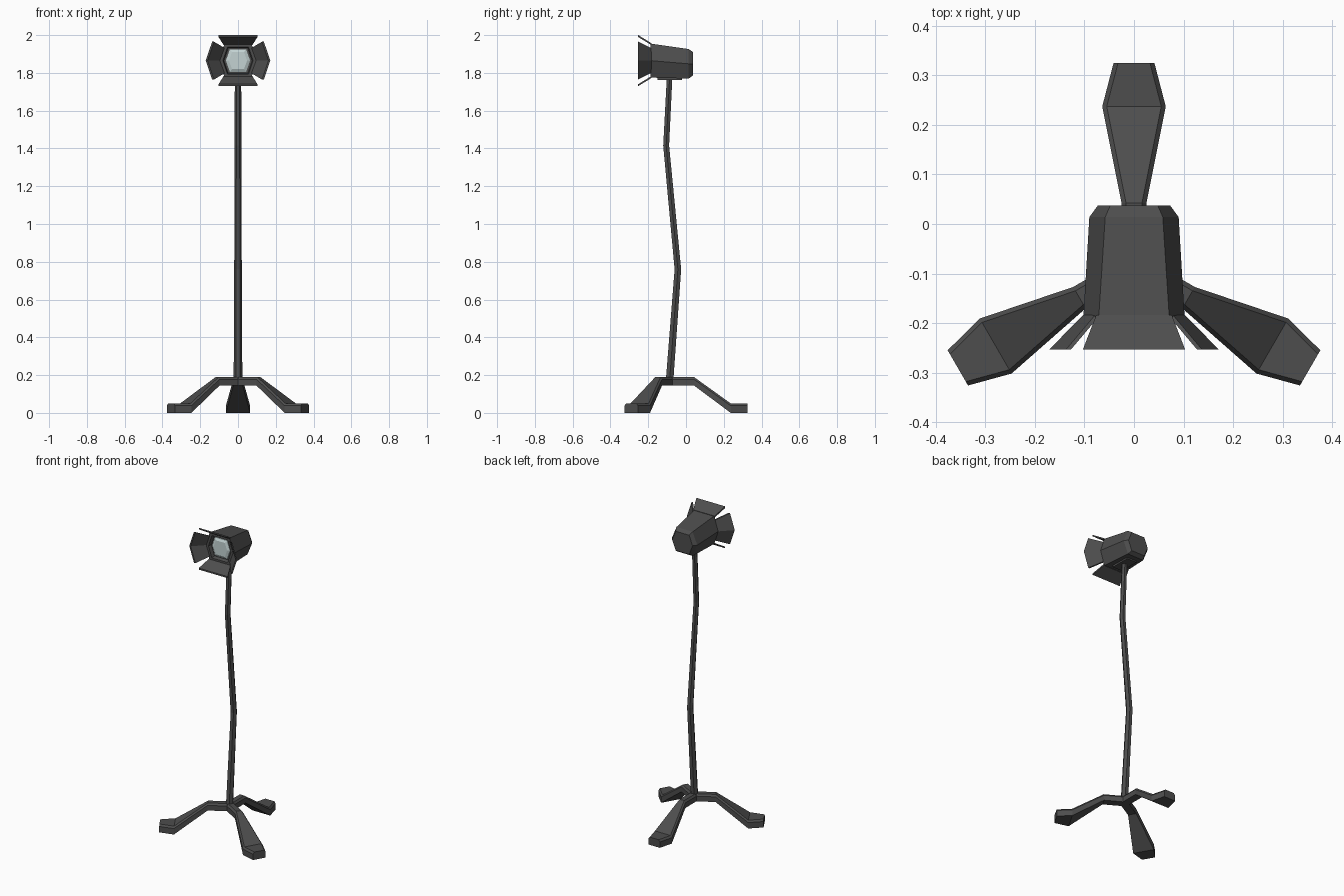
import bpy, bmesh
from math import sin, cos, pi, radians
from mathutils import Vector, Matrix

if "Cube" in bpy.data.objects:
    bpy.data.objects.remove(bpy.data.objects["Cube"])


def material(name, rgb):
    m = bpy.data.materials.new(name)
    m.diffuse_color = (*rgb, 1)
    m.use_nodes = True
    m.node_tree.nodes["Principled BSDF"].inputs["Base Color"].default_value = m.diffuse_color
    return m


DARK = material("dark_metal", (0.075, 0.075, 0.075))
GLASS = material("lens_glass", (0.55, 0.65, 0.65))


def loft(name, rings, mat=DARK, cap_start=True, cap_end=True, matrix=None):
    """Skin a list of equal-length closed rings into one flat-shaded object."""
    bm = bmesh.new()
    loops = [[bm.verts.new(p) for p in ring] for ring in rings]
    n = len(loops[0])
    for a, b in zip(loops, loops[1:]):
        for i in range(n):
            j = (i + 1) % n
            bm.faces.new((a[i], a[j], b[j], b[i]))
    if cap_start:
        bm.faces.new(loops[0][::-1])
    if cap_end:
        bm.faces.new(loops[-1])
    bmesh.ops.remove_doubles(bm, verts=bm.verts, dist=1e-5)
    bmesh.ops.recalc_face_normals(bm, faces=bm.faces)
    me = bpy.data.meshes.new(name)
    bm.to_mesh(me)
    bm.free()
    me.materials.append(mat)
    ob = bpy.data.objects.new(name, me)
    bpy.context.collection.objects.link(ob)
    if matrix:
        ob.matrix_world = matrix
    return ob


def hexagon(y, mid, top, hz, zc=1.865):
    """Flat-topped hexagon facing y: side points at +-mid, corners at +-top."""
    return [(mid, y, zc), (top, y, zc + hz), (-top, y, zc + hz),
            (-mid, y, zc), (-top, y, zc - hz), (top, y, zc - hz)]


def leg_section(r, w, z0, z1):
    """Box section across a leg with chamfered upper edges."""
    t = max(w - 0.009, 0)
    return [(r, -w, z0), (r, w, z0), (r, w, z1 - 0.012),
            (r, t, z1), (r, -t, z1), (r, -w, z1 - 0.012)]


# Three legs, mitred together at the hub
HUB = Vector((0, -0.085, 0))
leg = [leg_section(*s) for s in (
    (0.0, 0.0, 0.145, 0.19), (0.0144, 0.025, 0.145, 0.19),
    (0.127, 0.025, 0.145, 0.19), (0.322, 0.064, 0.0, 0.05),
    (0.41, 0.041, 0.0, 0.05))]
for label, ang in (("back", 90), ("left", 210), ("right", 330)):
    m = Matrix.Translation(HUB) @ Matrix.Rotation(radians(ang), 4, 'Z')
    loft(label + "_leg", leg, cap_start=False, matrix=m)

# Bent tapering pole
pole = [(-0.087, 0.17, 0.023), (-0.043, 0.76, 0.020),
        (-0.105, 1.415, 0.018), (-0.087, 1.775, 0.017)]
loft("pole", [[(r * cos(k * pi / 3), y + r * sin(k * pi / 3), z)
               for k in range(6)] for y, z, r in pole])

# Lamp housing with recessed front
loft("lamp_housing", [
    hexagon(0.037, 0.073, 0.048, 0.062, 1.848),
    hexagon(0.014, 0.090, 0.058, 0.078, 1.848),
    hexagon(-0.187, 0.102, 0.071, 0.090),
    hexagon(-0.187, 0.080, 0.056, 0.072),
    hexagon(-0.165, 0.074, 0.052, 0.066)])

# Lens with bevelled rim
loft("lens", [hexagon(-0.160, 0.064, 0.043, 0.060),
              hexagon(-0.172, 0.064, 0.043, 0.060),
              hexagon(-0.180, 0.048, 0.032, 0.045)], GLASS)

# Mounting plate under the housing
loft("mounting_plate", [[(x, y, z) for x, y in (
    (-0.035, -0.15), (0.035, -0.15), (0.035, -0.02), (-0.035, -0.02))]
    for z in (1.762, 1.79)])


def flap(name, base, tip, offset):
    """Thin splayed sheet between a base edge and a tip edge."""
    o = Vector(offset)

    def sheet(edge):
        pts = [Vector(p) for p in edge]
        return [tuple(p) for p in pts] + [tuple(p + o) for p in reversed(pts)]
    loft(name, [sheet(base), sheet(tip)])


# Barn-door flaps: top and bottom, then the two creased sides
for label, s in (("top", 1), ("bottom", -1)):
    zb, zt = 1.865 + s * 0.092, 1.865 + s * 0.135
    flap(label + "_flap",
         [(-0.076, -0.183, zb), (0.076, -0.183, zb)],
         [(-0.103, -0.253, zt), (0.103, -0.253, zt)], (0, 0, -s * 0.010))
for label, s in (("left", -1), ("right", 1)):
    flap(label + "_flap",
         [(s * 0.078, -0.183, 1.865 + 0.065), (s * 0.102, -0.183, 1.865),
          (s * 0.078, -0.183, 1.865 - 0.065)],
         [(s * 0.137, -0.253, 1.865 + 0.100), (s * 0.171, -0.253, 1.865),
          (s * 0.137, -0.253, 1.865 - 0.100)], (-s * 0.010, 0, 0))
